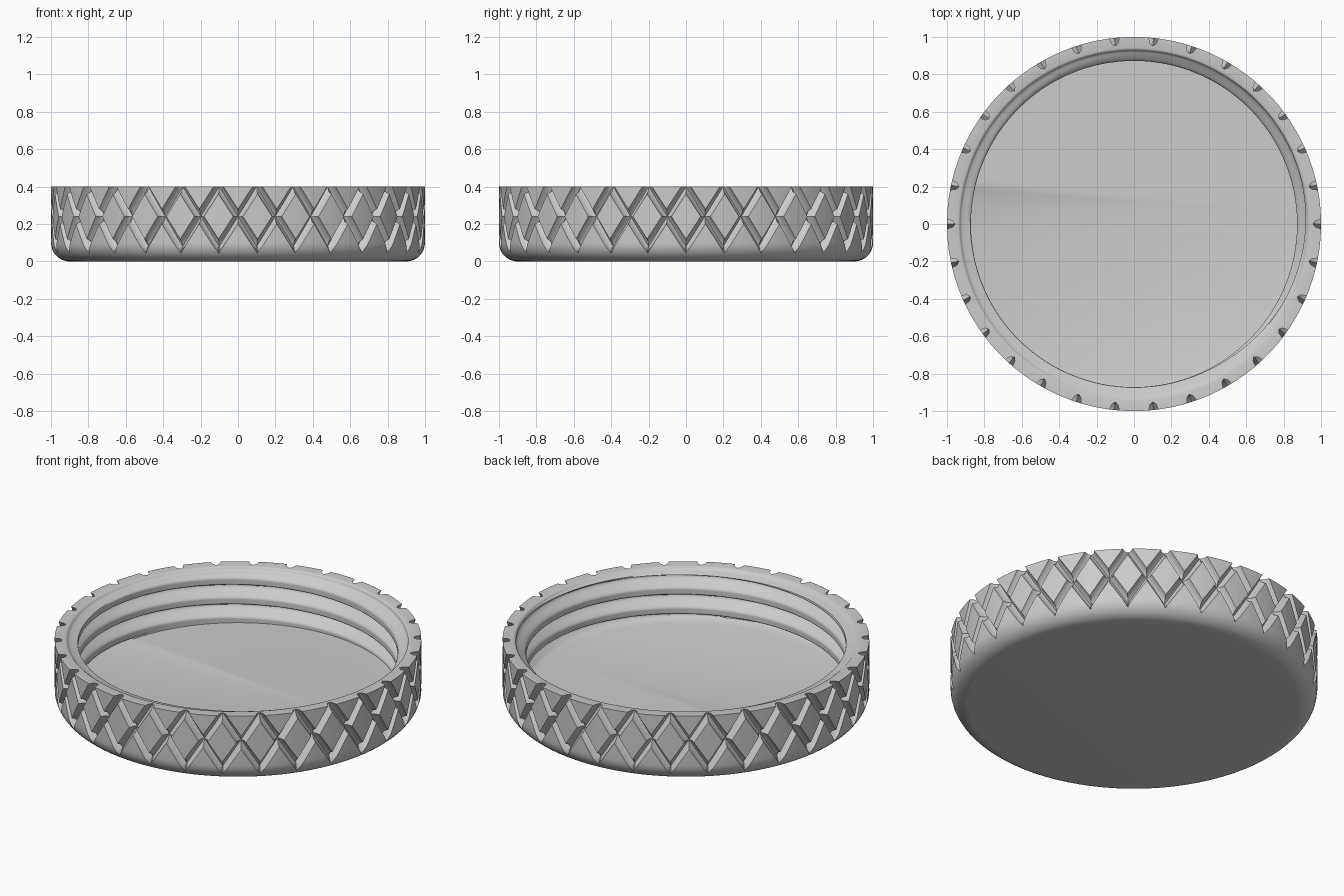
import bpy, bmesh, math

if "Cube" in bpy.data.objects:
    bpy.data.objects.remove(bpy.data.objects["Cube"], do_unlink=True)

SEGMENTS = 180
HEIGHT = 0.4
FLOOR = 0.09
LIP = 0.39              # bottom of the rounded inner lip
PITCH = 0.117           # rise of the thread per turn
GROOVES = 30
LOW_CROSS = 0.08        # height where the lowest grooves meet
SLOPE = math.radians(6) / 0.16

grey = bpy.data.materials.new("mid_grey")
grey.use_nodes = True
grey.diffuse_color = (0.6, 0.6, 0.6, 1)
grey.node_tree.nodes["Principled BSDF"].inputs["Base Color"].default_value = grey.diffuse_color


def finish(bm, name):
    """Turn a consistently wound closed bmesh into a linked object."""
    bmesh.ops.triangulate(bm, faces=bm.faces)
    if bm.calc_volume(signed=True) < 0:
        bmesh.ops.reverse_faces(bm, faces=bm.faces)
    mesh = bpy.data.meshes.new(name)
    bm.to_mesh(mesh)
    bm.free()
    mesh.materials.append(grey)
    obj = bpy.data.objects.new(name, mesh)
    bpy.context.collection.objects.link(obj)
    return obj


def polar(r, angle, z):
    return (r * math.cos(angle), r * math.sin(angle), z)


def smooth(a, b, t):
    t = min(max((t - a) / (b - a), 0), 1)
    return t * t * (3 - 2 * t)


def thread_radius(z, angle):
    """Inner wall radius: a helical ridge with a steep underside."""
    turn = (angle - math.radians(135)) / math.tau
    p = ((z - 0.31) / PITCH - turn + 0.13) % 1
    ridge = smooth(0, 0.26, p) - smooth(0.5, 1, p)
    ridge *= 1 - smooth(0.372, LIP, z)
    ridge = max(ridge, 1 - smooth(FLOOR, FLOOR + 0.015, z))
    return 0.928 - 0.056 * ridge


def lid_section(angle):
    """Section of the lid from the underside, round the rim, to the floor."""
    pts = []
    for i in range(11):
        a = math.radians(9 * i)
        pts.append((0.9 + 0.1 * math.sin(a), 0.1 - 0.1 * math.cos(a)))
    pts += [(1, HEIGHT), (0.942, HEIGHT), (0.935, 0.398), (0.93, 0.394)]
    rows = 56
    for i in range(rows + 1):
        z = LIP + (FLOOR - LIP) * i / rows
        pts.append((thread_radius(z, angle), z))
    return pts


# Lid body
bm = bmesh.new()
columns = []
for s in range(SEGMENTS):
    angle = math.tau * s / SEGMENTS
    columns.append([bm.verts.new(polar(r, angle, z)) for r, z in lid_section(angle)])
for s, col in enumerate(columns):
    nxt = columns[(s + 1) % SEGMENTS]
    for i in range(len(col) - 1):
        bm.faces.new((col[i], nxt[i], nxt[i + 1], col[i + 1]))
bm.faces.new([c[0] for c in reversed(columns)])
bm.faces.new([c[-1] for c in columns])
lid = finish(bm, "lid")

# Diagonal grip grooves: half profile as (offset angle, radius)
side = [(0.032, 1.03), (0.026, 1.0), (0.017, 0.97)]
profile = [(-u, r) for u, r in side] + [(0, 0.957)] + side[::-1]


def groove_cutter(hand, steps, name):
    bm = bmesh.new()
    n = len(profile)
    for g in range(GROOVES):
        base = math.tau * g / GROOVES
        sections = []
        for s in range(steps + 1):
            t = -0.003 + 0.27 * s / steps
            sections.append([bm.verts.new(polar(r, base + hand * t, LOW_CROSS + (t - u) / SLOPE))
                             for u, r in profile])
        for a, b in zip(sections, sections[1:]):
            for i in range(n):
                j = (i + 1) % n
                bm.faces.new((a[i], a[j], b[j], b[i]))
        bm.faces.new(sections[0][::-1])
        bm.faces.new(sections[-1])
    cutter = finish(bm, name)
    cutter.hide_render = True
    return cutter


# Cut both directions of grooves, then drop the cutters
bpy.ops.object.select_all(action="DESELECT")
bpy.context.view_layer.objects.active = lid
lid.select_set(True)
for hand, steps, name in ((1, 12, "right_groove_cutter"), (-1, 13, "left_groove_cutter")):
    cutter = groove_cutter(hand, steps, name)
    mod = lid.modifiers.new(name, "BOOLEAN")
    mod.operation = "DIFFERENCE"
    mod.solver = "MANIFOLD"
    mod.object = cutter
    bpy.ops.object.modifier_apply(modifier=mod.name)
    bpy.data.objects.remove(cutter, do_unlink=True)

bpy.ops.object.shade_smooth_by_angle(angle=math.radians(40))
